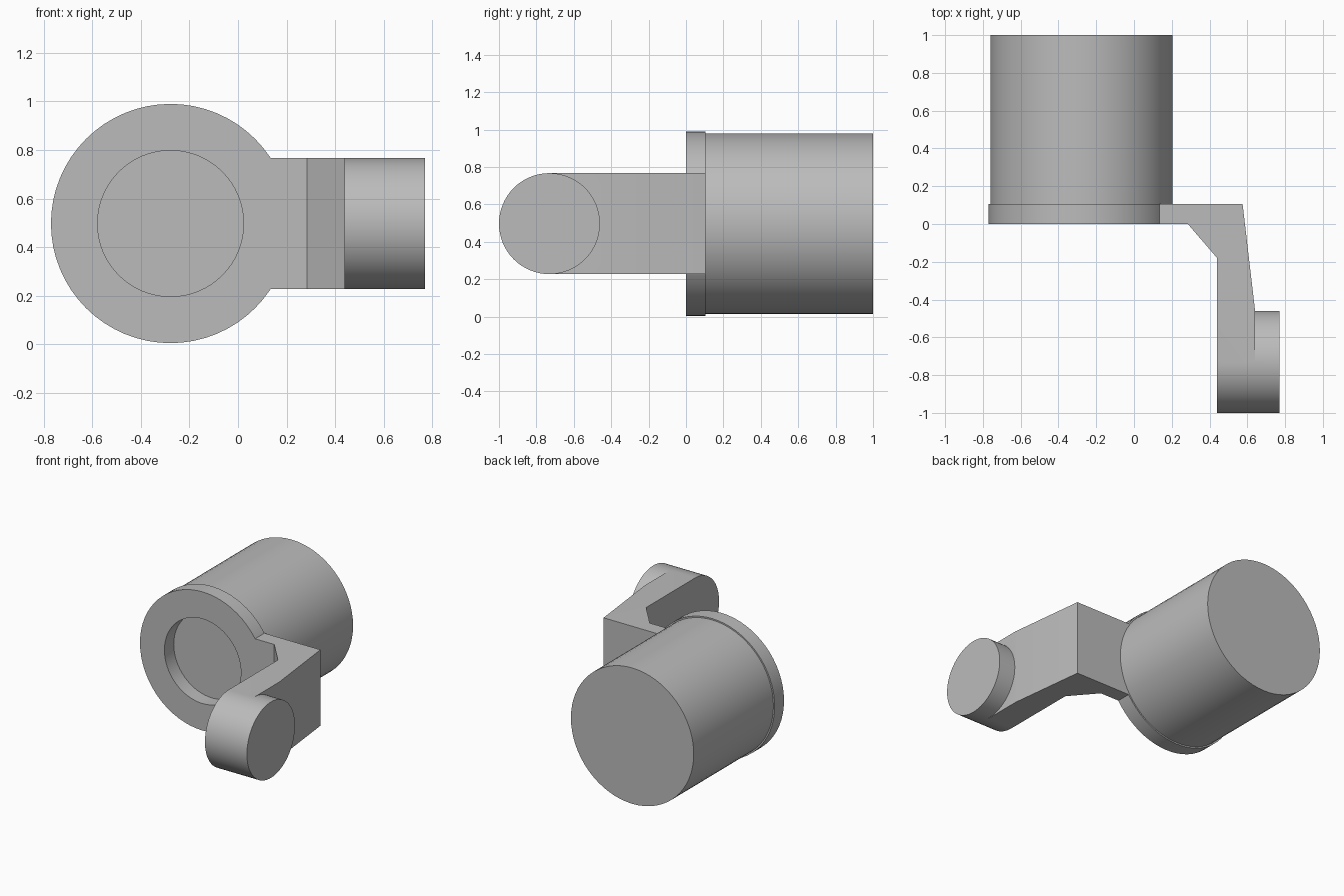
import bpy
import bmesh
from math import radians
from mathutils import Matrix, Vector

cube = bpy.data.objects.get("Cube")
if cube:
    bpy.data.objects.remove(cube, do_unlink=True)

AXIS_X, AXIS_Z = -0.278, 0.497      # centre line of the drum
PIN_Y, PIN_R = -0.73, 0.27          # crank pin centre and radius

grey = bpy.data.materials.new("plain grey")
grey.use_nodes = True
grey.diffuse_color = (0.5, 0.5, 0.5, 1)
grey.node_tree.nodes["Principled BSDF"].inputs["Base Color"].default_value = (0.5, 0.5, 0.5, 1)


def add_object(name, bm):
    bmesh.ops.recalc_face_normals(bm, faces=bm.faces)
    mesh = bpy.data.meshes.new(name)
    bm.to_mesh(mesh)
    bm.free()
    mesh.materials.append(grey)
    obj = bpy.data.objects.new(name, mesh)
    bpy.context.collection.objects.link(obj)
    return obj


def cylinder(name, start, end, radius):
    """Closed cylinder between two points on a horizontal axis."""
    start, end = Vector(start), Vector(end)
    turn = Matrix.Rotation(radians(90), 4, "Y" if end.x != start.x else "X")
    bm = bmesh.new()
    bmesh.ops.create_cone(bm, cap_ends=True, segments=64, radius1=radius, radius2=radius,
                          depth=(end - start).length,
                          matrix=Matrix.Translation((start + end) / 2) @ turn)
    return add_object(name, bm)


def prism(name, outline, low, high):
    """Plan outline extruded upwards."""
    bm = bmesh.new()
    face = bm.faces.new([bm.verts.new((x, y, low)) for x, y in outline])
    top = bmesh.ops.extrude_face_region(bm, geom=[face])["geom"]
    bmesh.ops.translate(bm, vec=(0, 0, high - low),
                        verts=[v for v in top if isinstance(v, bmesh.types.BMVert)])
    return add_object(name, bm)


def combine(target, tool, operation):
    mod = target.modifiers.new(operation.lower(), "BOOLEAN")
    mod.object, mod.operation, mod.solver = tool, operation, "EXACT"
    bpy.context.view_layer.objects.active = target
    bpy.ops.object.modifier_apply(modifier=mod.name)
    bpy.data.objects.remove(tool, do_unlink=True)


# Large drum
drum = cylinder("drum", (AXIS_X, 0.105, AXIS_Z), (AXIS_X, 1, AXIS_Z), 0.483)

# Front flange with its cranked arm and round pin, joined as one casting
bracket = cylinder("flange_and_arm", (AXIS_X, 0, AXIS_Z), (AXIS_X, 0.105, AXIS_Z), 0.493)
arm = prism("arm", [(0.07, 0), (0.285, 0), (0.44, -0.18), (0.44, PIN_Y),
                    (0.64, PIN_Y), (0.64, -0.45), (0.575, 0.105), (0.07, 0.105)],
            AXIS_Z - PIN_R, AXIS_Z + PIN_R)
combine(bracket, arm, "UNION")
pin = cylinder("pin", (0.44, PIN_Y, AXIS_Z), (0.77, PIN_Y, AXIS_Z), PIN_R)
combine(bracket, pin, "UNION")

# Round recess through the flange, its floor being the drum face
hole = cylinder("recess_cutter", (AXIS_X, -0.1, AXIS_Z), (AXIS_X, 0.2, AXIS_Z), 0.301)
combine(bracket, hole, "DIFFERENCE")

# Smooth round walls, crisp edges
for obj in (drum, bracket):
    bpy.ops.object.select_all(action="DESELECT")
    obj.select_set(True)
    bpy.context.view_layer.objects.active = obj
    bpy.ops.object.shade_smooth_by_angle(angle=radians(30))
    obj.select_set(False)
